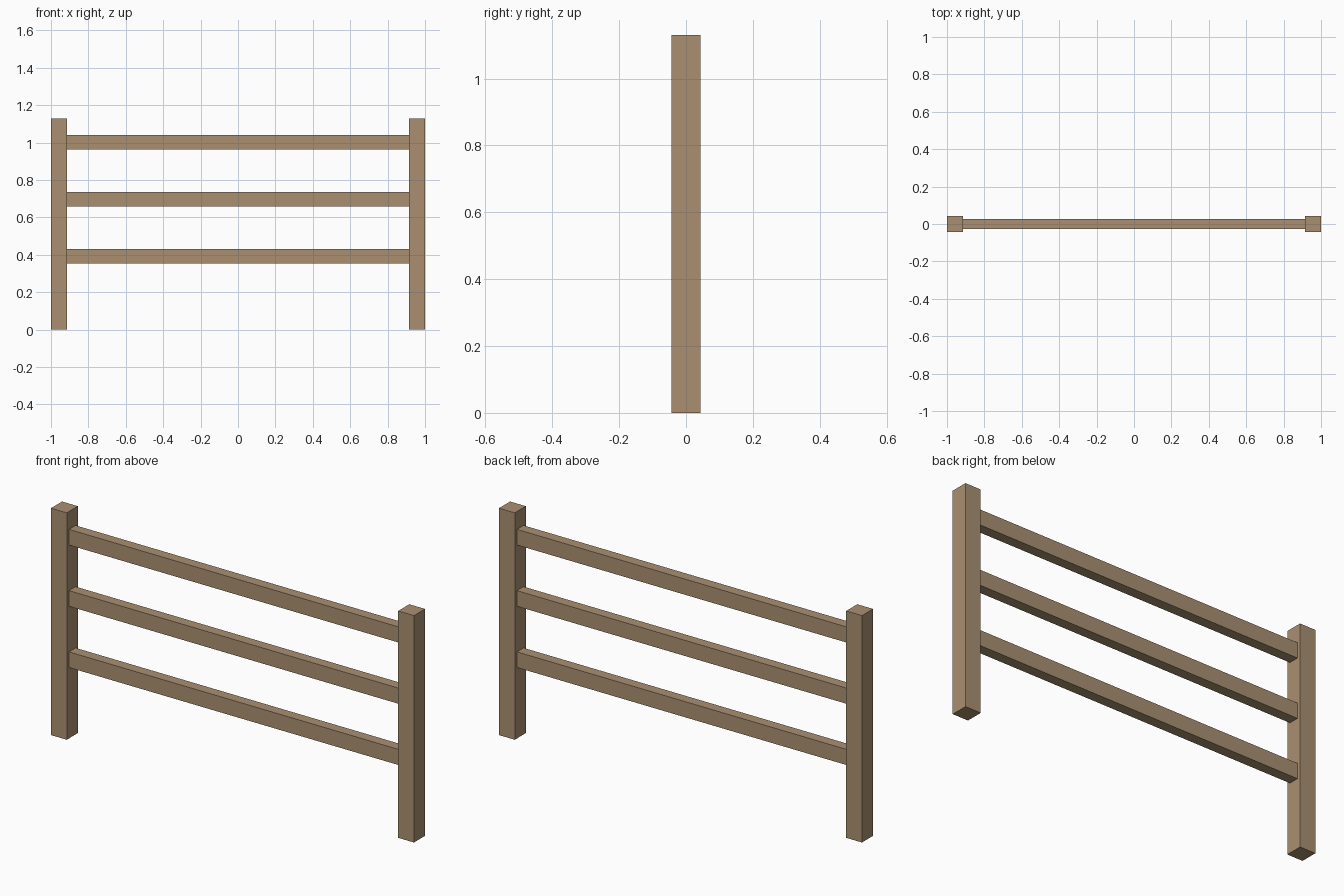
import bpy

if "Cube" in bpy.data.objects:
    bpy.data.objects.remove(bpy.data.objects["Cube"])

POST_W, POST_H = 0.087, 1.13
RAIL_T, RAIL_H = 0.052, 0.078
RAIL_LEN = 2 - 2 * POST_W

wood = bpy.data.materials.new("wood")
wood.diffuse_color = (0.40, 0.28, 0.165, 1)
wood.use_nodes = True
wood.node_tree.nodes["Principled BSDF"].inputs["Base Color"].default_value = wood.diffuse_color


def box(name, size, center):
    bpy.ops.mesh.primitive_cube_add(size=1, location=center)
    ob = bpy.context.object
    ob.name = name
    ob.scale = size
    bpy.ops.object.transform_apply(location=False, rotation=False, scale=True)
    ob.data.materials.append(wood)
    return ob


# Square end posts
for side, s in (("left", -1), ("right", 1)):
    box(f"{side}_post", (POST_W, POST_W, POST_H),
        (s * (1 - POST_W / 2), 0, POST_H / 2))

# Horizontal rails between the posts
for name, z in (("lower", 0.392), ("middle", 0.697), ("upper", 1.002)):
    box(f"{name}_rail", (RAIL_LEN, RAIL_T, RAIL_H), (0, 0, z))
